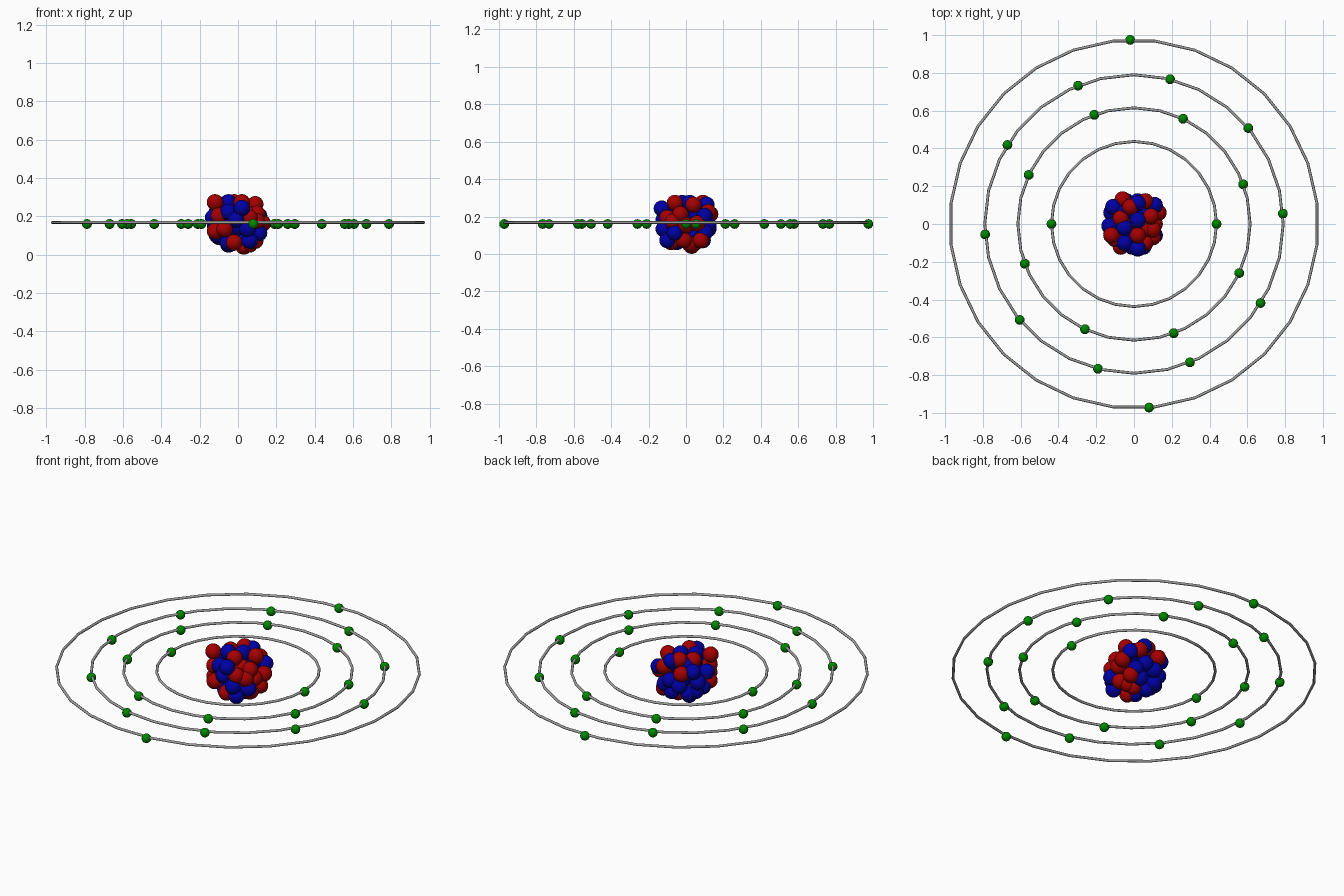
import bpy
import math
from mathutils import Vector

default_cube = bpy.data.objects.get("Cube")
if default_cube:
    bpy.data.objects.remove(default_cube, do_unlink=True)


def make_material(name, red, green, blue):
    material = bpy.data.materials.new(name)
    material.use_nodes = True
    color = (red, green, blue, 1)
    material.diffuse_color = color
    material.node_tree.nodes["Principled BSDF"].inputs["Base Color"].default_value = color
    return material


def finish_part(name, material):
    part = bpy.context.object
    part.name = name
    part.data.name = name
    part.data.materials.append(material)
    bpy.ops.object.shade_smooth_by_angle(angle=math.radians(50))
    return part


def add_ball(name, center, radius, material, segments):
    bpy.ops.mesh.primitive_uv_sphere_add(
        segments=segments, ring_count=segments // 2, radius=radius, location=center)
    return finish_part(name, material)


def add_orbit(name, radius, turn, material):
    bpy.ops.mesh.primitive_torus_add(
        major_segments=28, minor_segments=8, major_radius=radius,
        minor_radius=0.0075, location=(0, 0, 0.168), rotation=(0, 0, turn))
    return finish_part(name, material)


proton_red = make_material("proton red", 0.38, 0, 0)
neutron_blue = make_material("neutron blue", 0, 0, 0.38)
electron_green = make_material("electron green", 0, 0.25, 0)
orbit_gray = make_material("orbit gray", 0.36, 0.36, 0.36)

# Nucleus: packed ball centres, in hundredths of a unit above its lowest ball
protons = [
    (-12, -6, 23), (2, -6, 23), (9, 4, 22), (-2, 9, 23), (-7, 3, 22),
    (6, 12, 18), (-6, 13, 17), (13, 6, 12), (11, 0, 11), (10, -3, 17),
    (6, -10, 15), (10, -7, 13), (-10, -8, 16), (-7, -12, 9), (-12, -5, 8),
    (-2, -8, 2), (3, 3, 0), (9, 8, 3), (9, -1, 3), (6, 2, 1),
    (0, 0, 17), (5, -3, 17),
]
neutrons = [
    (-5, -2, 23), (2, 2, 23), (2, -13, 20), (2, 11, 22), (11, 10, 16),
    (-11, 9, 18), (-13, -1, 15), (-1, -12, 14), (5, -12, 9), (-5, -10, 18),
    (11, -6, 7), (6, -10, 3), (-5, -5, 2), (7, 10, 7), (3, 9, 3),
    (2, 12, 11), (-4, 12, 9), (-10, 5, 5), (-5, 4, 1), (-12, 6, 11),
    (-7, 8, 4), (-11, 0, 6), (-5, 6, 20), (0, -6, 10), (6, 5, 17), (-5, 0, 11),
]
lowest_center = Vector((0, 0, 0.043))
for name, centers, material in (
        ("proton", protons, proton_red), ("neutron", neutrons, neutron_blue)):
    for center in centers:
        add_ball(name, lowest_center + Vector(center) / 100, 0.043, material, 24)

# Shells: orbit radius, electron angles in degrees, orbit turn
half_step = math.pi / 28
shells = {
    "first": (0.437, [0, 180], 0),
    "second": (0.615, [20 + 45 * i for i in range(8)], 0),
    "third": (0.79, [4 + 36 * i for i in range(10)], 0),
    "outer": (0.975, [91.2, 274.7], half_step),
}
for shell, (radius, angles, turn) in shells.items():
    add_orbit(shell + "_orbit", radius, turn, orbit_gray)
    for angle in map(math.radians, angles):
        center = (radius * math.cos(angle), radius * math.sin(angle), 0.16)
        add_ball(shell + "_electron", center, 0.026, electron_green, 16)
